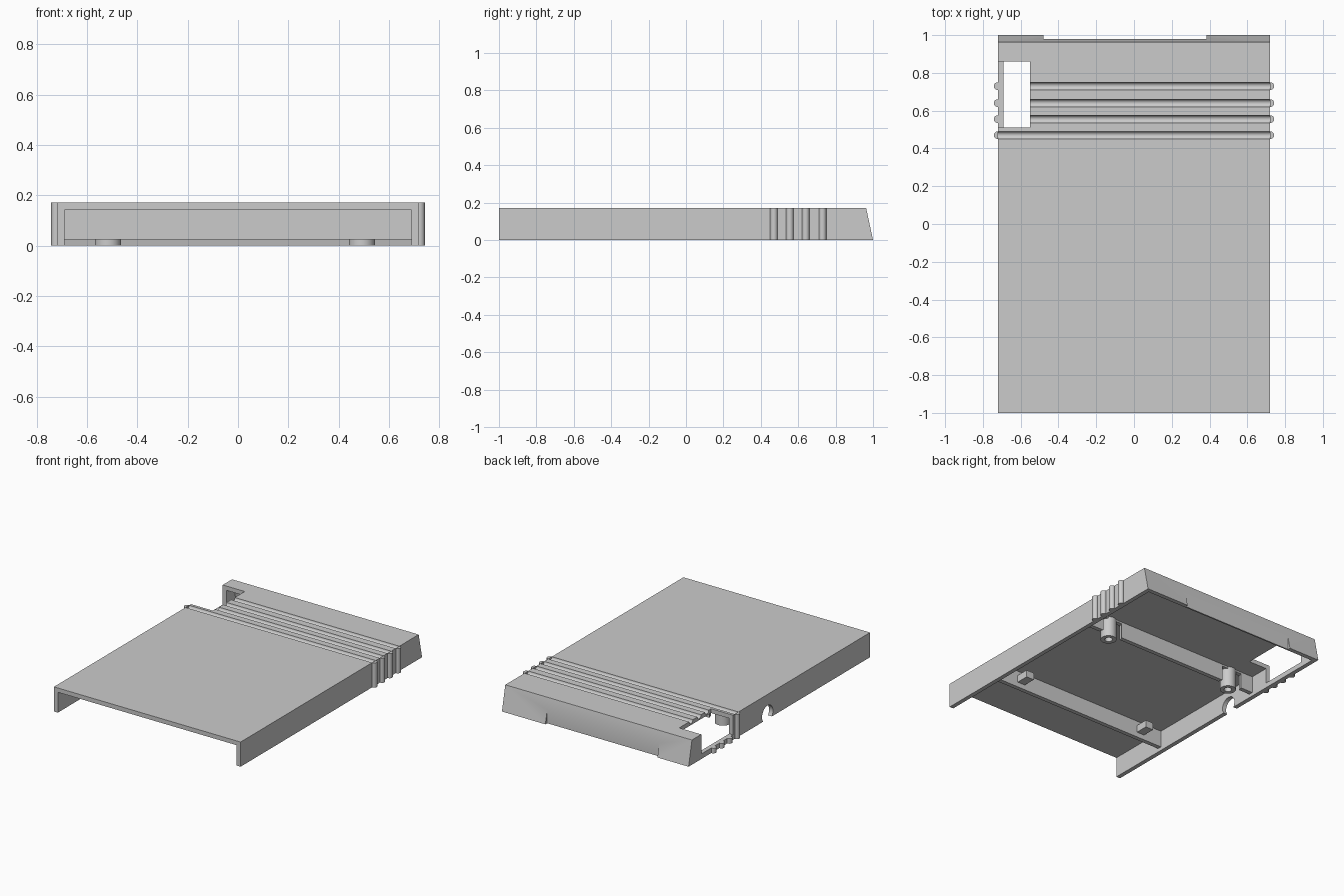
import bpy, bmesh, math
from mathutils import Matrix

cube = bpy.data.objects.get("Cube")
if cube:
    bpy.data.objects.remove(cube, do_unlink=True)

H, W, T = 0.172, 0.72, 0.03          # height, half width, wall thickness
RIB_Y = [0.47, 0.555, 0.64, 0.73]
BOSSES = [(0.492, 0.33), (-0.517, 0.33)]

grey = bpy.data.materials.new("plain_grey")
grey.use_nodes = True
colour = (0.6, 0.6, 0.6, 1)
grey.diffuse_color = colour
grey.node_tree.nodes["Principled BSDF"].inputs["Base Color"].default_value = colour


def finish(name, bm):
    bmesh.ops.recalc_face_normals(bm, faces=bm.faces)
    mesh = bpy.data.meshes.new(name)
    bm.to_mesh(mesh)
    bm.free()
    obj = bpy.data.objects.new(name, mesh)
    mesh.materials.append(grey)
    bpy.context.collection.objects.link(obj)
    return obj


def box(name, x0, x1, y0, y1, z0, z1):
    return prism(name, [(y0, z0), (y1, z0), (y1, z1), (y0, z1)], x0, x1)


def prism(name, profile, x0, x1):
    """Extrude a (y, z) profile along x."""
    bm = bmesh.new()
    face = bm.faces.new([bm.verts.new((x0, y, z)) for y, z in profile])
    new = bmesh.ops.extrude_face_region(bm, geom=[face])["geom"]
    verts = [v for v in new if isinstance(v, bmesh.types.BMVert)]
    bmesh.ops.translate(bm, verts=verts, vec=(x1 - x0, 0, 0))
    return finish(name, bm)


def cylinder(name, centre, radius, length, axis="Z"):
    bm = bmesh.new()
    turn = Matrix.Rotation(math.pi / 2, 4, "Y") if axis == "X" else Matrix()
    bmesh.ops.create_cone(bm, cap_ends=True, segments=32, radius1=radius,
                          radius2=radius, depth=length,
                          matrix=Matrix.Translation(centre) @ turn)
    return finish(name, bm)


def combine(target, tool, operation="DIFFERENCE"):
    tool.hide_render = True
    mod = target.modifiers.new("bool", "BOOLEAN")
    mod.object, mod.operation, mod.solver = tool, operation, "EXACT"
    bpy.context.view_layer.objects.active = target
    bpy.ops.object.modifier_apply(modifier=mod.name)
    bpy.data.objects.remove(tool, do_unlink=True)


def smooth(obj):
    bpy.ops.object.select_all(action="DESELECT")
    obj.select_set(True)
    bpy.context.view_layer.objects.active = obj
    bpy.ops.object.shade_smooth_by_angle(angle=math.radians(30))


# Cover shell, open at the front and underneath, with a sloping back
cover = prism("cover_shell", [(-1, 0), (1, 0), (0.963, H), (-1, H)], -W, W)
combine(cover, prism("hollow", [(-1.1, -0.1), (0.991, -0.1), (0.939, H - T),
                                (-1.1, H - T)], T - W, W - T))

# Grip ribs on the sides, half sunk in the walls
for y in RIB_Y:
    for side in (-1, 1):
        combine(cover, cylinder("rib", (side * (W + 0.002), y, H / 2), 0.02, H), "UNION")

# Grooves across the top
for y in RIB_Y:
    combine(cover, cylinder("groove", (0, y, H), 0.02, 2 * W, "X"))

# Corner window, cable hole and back recess
combine(cover, box("window", -0.8, -0.55, 0.51, 0.86, 0.035, 0.3))
combine(cover, cylinder("cable_hole", (-W, 0.13, 0.035), 0.06, 0.2, "X"))
combine(cover, box("recess", -0.48, 0.385, 0.98, 1.1, -0.1, 0.105))
smooth(cover)

# Stiffening bars under the top
front_bar = box("front_bar", T - W, W - T, -0.58, -0.55, 0.025, H - T)
back_bar = box("back_bar", T - W, W - T, 0.34, 0.37, 0.025, H - T)
for x, y in BOSSES:
    combine(back_bar, cylinder("clearance", (x, y, 0.05), 0.087, 0.16))
smooth(back_bar)

# Screw bosses and locating tabs
for side, (x, y) in zip(("left", "right"), BOSSES):
    boss = cylinder(side + "_screw_boss", (x, y, (H - T) / 2), 0.052, H - T)
    combine(boss, cylinder("screw_hole", (x, y, 0.03), 0.025, 0.12))
    smooth(boss)
    box(side + "_tab", x - 0.03, x + 0.03, -0.55, -0.46, 0.06, 0.11)
